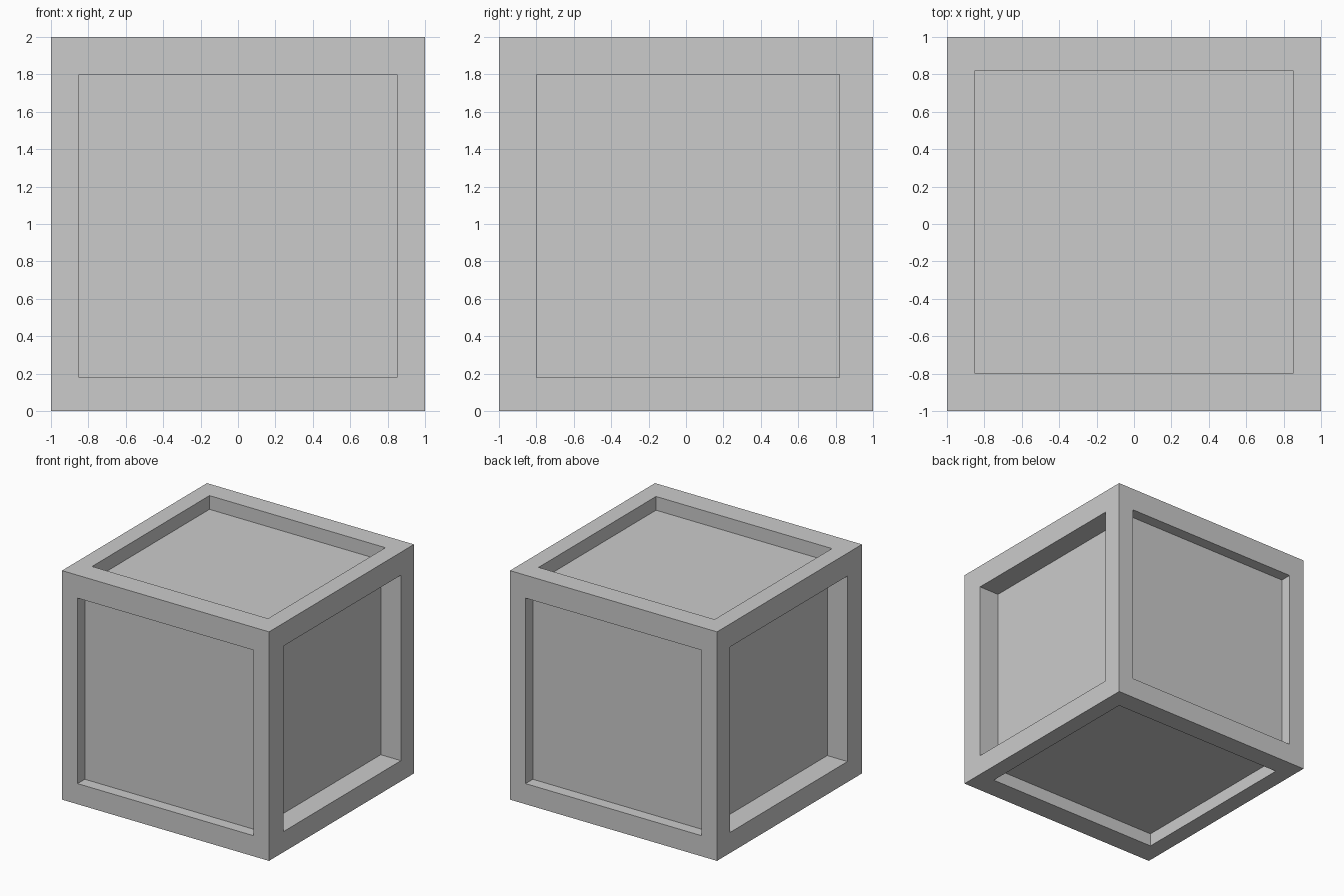
import bpy, bmesh
from mathutils import Vector

if "Cube" in bpy.data.objects:
    bpy.data.objects.remove(bpy.data.objects["Cube"])

# Opening limits shared by all faces, and recess depth per direction
LOW = Vector((-0.85, -0.80, 0.18))
HIGH = Vector((0.85, 0.82, 1.80))
DEPTH = {(0, 1): 0.195, (0, -1): 0.195, (1, 1): 0.10, (1, -1): 0.10,
         (2, 1): 0.12, (2, -1): 0.115}

# Solid crate body
bm = bmesh.new()
bmesh.ops.create_cube(bm, size=2)
bmesh.ops.translate(bm, verts=bm.verts, vec=(0, 0, 1))
bm.normal_update()

# Inset every side to leave a frame, then sink the panel inward
for face in list(bm.faces):
    n = face.normal.copy()
    axis = max(range(3), key=lambda i: abs(n[i]))
    sign = 1 if n[axis] > 0 else -1
    bmesh.ops.inset_individual(bm, faces=[face], thickness=0.15)
    for v in face.verts:
        for i in range(3):
            if i != axis:
                middle = 1 if i == 2 else 0
                v.co[i] = HIGH[i] if v.co[i] > middle else LOW[i]
    bmesh.ops.inset_individual(bm, faces=[face], thickness=0.0)
    for v in face.verts:
        v.co[axis] -= sign * DEPTH[(axis, sign)]

bmesh.ops.recalc_face_normals(bm, faces=bm.faces)
mesh = bpy.data.meshes.new("crate")
bm.to_mesh(mesh)
bm.free()
crate = bpy.data.objects.new("crate", mesh)
bpy.context.collection.objects.link(crate)
